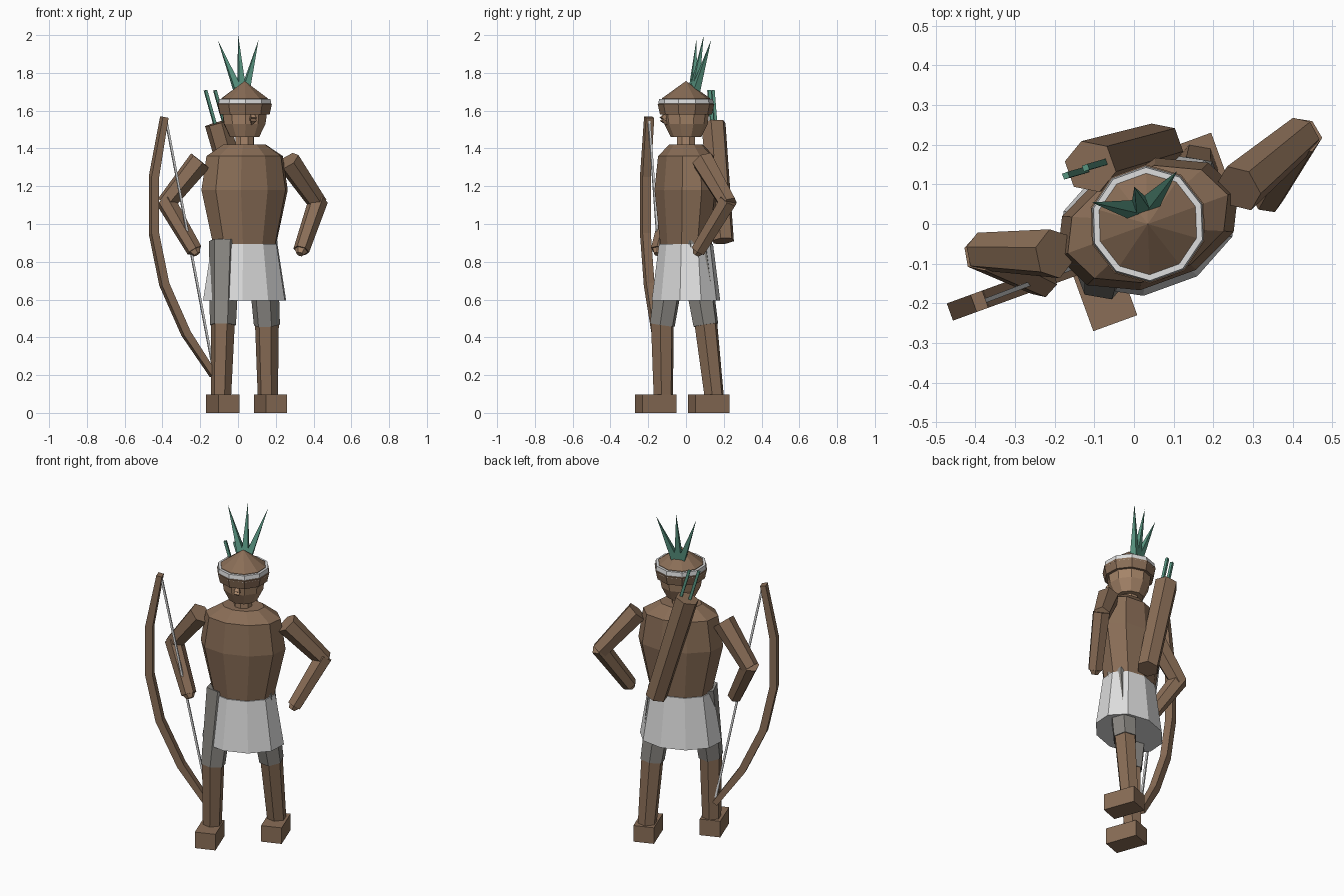
import bpy, bmesh, math
from mathutils import Vector, Matrix

if "Cube" in bpy.data.objects:
    bpy.data.objects.remove(bpy.data.objects["Cube"])

# The figure is turned 20 degrees about the vertical axis
TURN = Matrix.Translation((0.035, 0, 0)) @ Matrix.Rotation(math.radians(20), 4, 'Z')


def srgb(name, r, g, b):
    m = bpy.data.materials.new(name)
    m.diffuse_color = [((c + 0.055) / 1.055) ** 2.4 for c in (r, g, b)] + [1]
    m.use_nodes = True
    m.node_tree.nodes["Principled BSDF"].inputs["Base Color"].default_value = m.diffuse_color
    return m


BROWN = srgb("brown", 0.54, 0.43, 0.34)
TAN = srgb("tan skin", 0.65, 0.52, 0.41)
WHITE = srgb("white cloth", 0.87, 0.87, 0.87)
GREY = srgb("grey cloth", 0.54, 0.53, 0.51)
TEAL = srgb("teal", 0.35, 0.59, 0.51)


def skin(name, rings, mat):
    """Join rings of points into one closed, flat-shaded solid."""
    bm = bmesh.new()
    vs = [[bm.verts.new(p) for p in r] for r in rings]
    n = len(vs[0])
    for a, b in zip(vs, vs[1:]):
        for i in range(n):
            j = (i + 1) % n
            bm.faces.new((a[i], a[j], b[j], b[i]))
    bm.faces.new(vs[0][::-1])
    bm.faces.new(vs[-1])
    bmesh.ops.remove_doubles(bm, verts=bm.verts, dist=1e-5)
    bmesh.ops.recalc_face_normals(bm, faces=bm.faces)
    me = bpy.data.meshes.new(name)
    bm.to_mesh(me)
    bm.free()
    me.materials.append(mat)
    ob = bpy.data.objects.new(name, me)
    bpy.context.collection.objects.link(ob)
    return ob


def stack(name, layers, mat, sides=10):
    """Elliptical layers (z, half width, half depth) around the body axis."""
    ang = [2 * math.pi * i / sides for i in range(sides)]
    return skin(name, [[TURN @ Vector((a * math.cos(t), b * math.sin(t), z)) for t in ang]
                       for z, a, b in layers], mat)


def limb(name, p, q, r0, r1, mat, sides=6, up=(0.34, -0.94, 0)):
    """Tapered prism between two points."""
    p, q = Vector(p), Vector(q)
    d = (q - p).normalized()
    s = d.cross(Vector(up)).normalized()
    t = d.cross(s)
    ang = [2 * math.pi * (i + 0.5) / sides for i in range(sides)]
    return skin(name, [[c + r * (s * math.cos(a) + t * math.sin(a)) for a in ang]
                       for c, r in ((p, r0), (q, r1))], mat)


# Body
stack("torso", [(0.88, 0.175, 0.13), (1.18, 0.243, 0.158), (1.36, 0.215, 0.14),
                (1.42, 0.12, 0.085)], BROWN)
stack("skirt", [(0.595, 0.234, 0.175), (0.895, 0.185, 0.138)], WHITE)
stack("neck", [(1.40, 0.052, 0.052), (1.48, 0.052, 0.052)], TAN, 8)

# Head, hair and headband
stack("head", [(1.46, 0.08, 0.08), (1.53, 0.115, 0.115), (1.60, 0.125, 0.125)], TAN)
stack("hair_fringe", [(1.58, 0.138, 0.138), (1.635, 0.15, 0.15), (1.645, 0.13, 0.13)], BROWN)
stack("headband", [(1.625, 0.148, 0.148), (1.662, 0.143, 0.143)], WHITE)
stack("hair_top", [(1.655, 0.128, 0.128), (1.665, 0.128, 0.128), (1.757, 0, 0)], BROWN)
limb("nose_upper", TURN @ Vector((0, -0.105, 1.60)), TURN @ Vector((0, -0.13, 1.555)),
     0.004, 0.022, TAN, 4)
limb("nose_lower", TURN @ Vector((0, -0.13, 1.555)), TURN @ Vector((0, -0.108, 1.525)),
     0.022, 0.003, TAN, 4)

# Feathers
for i, h in ((-1, 1.975), (0, 2.0), (1, 1.975)):
    limb("feather", TURN @ Vector((i * 0.018, 0.045, 1.70)),
         TURN @ Vector((i * 0.115, 0.1, h)), 0.028, 0, TEAL, 4)

# Legs: hip, knee, ankle, foot centre
legs = {"right": ((-0.07, -0.06, 0.91), (-0.08, -0.125, 0.465), (-0.09, -0.12, 0.08), (-0.08, -0.16)),
        "left": ((0.125, 0.035, 0.91), (0.153, 0.105, 0.465), (0.158, 0.15, 0.08), (0.172, 0.12))}
for side, (hip, knee, ankle, foot) in legs.items():
    limb(side + "_thigh", hip, knee, 0.085, 0.07, GREY)
    limb(side + "_shin", Vector(knee) + Vector((0, 0, 0.01)), ankle, 0.064, 0.054, BROWN)
    rot = Matrix.Rotation(math.radians(20), 3, 'Z')
    box = [rot @ Vector((x * 0.059, y * 0.096, 0)) + Vector((*foot, 0))
           for x, y in ((-1, -1), (1, -1), (1, 1), (-1, 1))]
    skin(side + "_foot", [box, [v + Vector((0, 0, 0.098)) for v in box]], BROWN)

# Arms: shoulder, elbow, wrist
arms = {"right": ((-0.20, -0.075, 1.335), (-0.385, -0.07, 1.105), (-0.23, -0.145, 0.86)),
        "left": ((0.265, 0.09, 1.335), (0.425, 0.225, 1.105), (0.335, 0.065, 0.86))}
for side, (sh, el, wr) in arms.items():
    limb(side + "_upper_arm", sh, el, 0.064, 0.05, BROWN)
    limb(side + "_forearm", Vector(el) + Vector((0, 0, 0.02)), wr, 0.052, 0.043, BROWN)
    d = (Vector(wr) - Vector(el)).normalized()
    limb(side + "_hand", wr, Vector(wr) + d * 0.025, 0.036, 0.02, TAN)

# Quiver and arrows
top, low = Vector((-0.11, 0.145, 1.535)), Vector((0.065, 0.195, 0.91))
limb("quiver", top, low, 0.068, 0.062, BROWN)
axis = (top - low).normalized()
for tip in ((-0.172, 0.122, 1.708), (-0.122, 0.142, 1.708)):
    limb("arrow", Vector(tip) - axis * 0.3, tip, 0.011, 0.011, TEAL, 4)

# Bow: a bent bar in the turned plane, with a straight string
path = [(-0.39, 1.565), (-0.445, 1.25), (-0.445, 0.95), (-0.39, 0.68), (-0.275, 0.42), (-0.13, 0.2)]
pts = [Vector((x, -0.195 + 0.364 * (x + 0.39), z)) for x, z in path]
depth = Vector((0.34, -0.94, 0))
rings = []
for i, p in enumerate(pts):
    d = (pts[min(i + 1, 5)] - pts[max(i - 1, 0)]).normalized()
    s = d.cross(depth).normalized()
    w = 0.016 if i in (0, 5) else 0.021
    rings.append([p + s * w * a + depth * 0.023 * b
                  for a, b in ((-1, -1), (1, -1), (1, 1), (-1, 1))])
skin("bow", rings, BROWN)
limb("bow_string", pts[0] + Vector((0.01, 0, -0.02)), pts[-1] + Vector((0, 0, 0.03)),
     0.008, 0.008, WHITE, 4)
